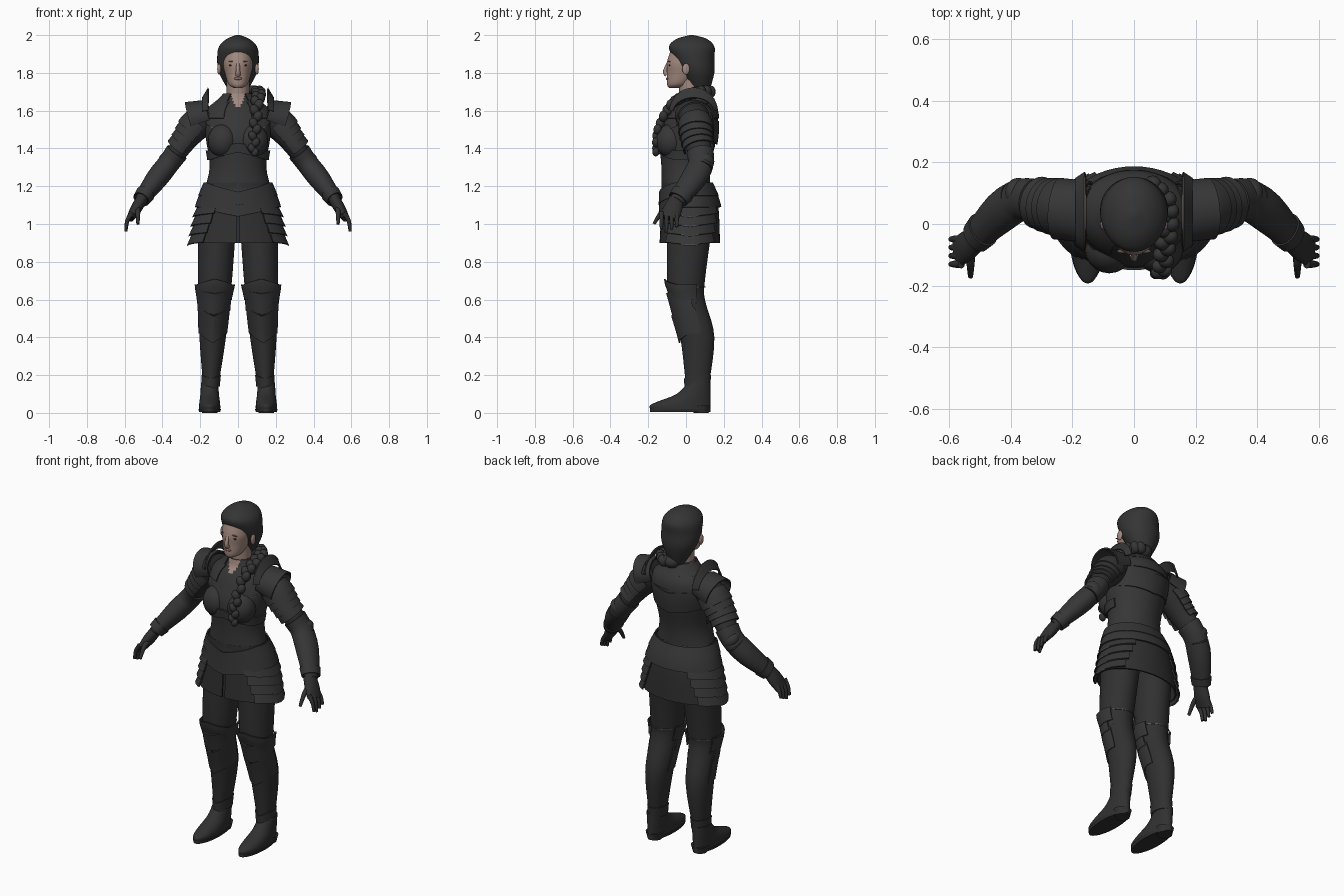
import bpy, bmesh
from math import sin, cos, radians
from mathutils import Vector, Matrix

cube = bpy.data.objects.get("Cube")
if cube:
    bpy.data.objects.remove(cube, do_unlink=True)


def material(name, red, green, blue):
    mat = bpy.data.materials.new(name)
    mat.use_nodes = True
    mat.diffuse_color = (red, green, blue, 1)
    mat.node_tree.nodes["Principled BSDF"].inputs["Base Color"].default_value = mat.diffuse_color
    return mat


ARMOR = material("dark armor", .037, .037, .037)
LEATHER = material("black leather", .03, .03, .03)
HAIR = material("dark hair", .035, .035, .035)
SKIN = material("skin", .36, .25, .21)
LIPS = material("lips", .27, .15, .13)
TRIM = material("brown trim", .12, .1, .08)


def finish(bm, name, materials, mirror):
    mesh = bpy.data.meshes.new(name)
    bm.to_mesh(mesh)
    bm.free()
    for mat in materials:
        mesh.materials.append(mat)
    obj = bpy.data.objects.new(name, mesh)
    bpy.context.collection.objects.link(obj)
    bpy.ops.object.select_all(action="DESELECT")
    obj.select_set(True)
    bpy.context.view_layer.objects.active = obj
    bpy.ops.object.shade_smooth_by_angle(angle=radians(45))
    if mirror:
        modifier = obj.modifiers.new("mirror", "MIRROR")
        modifier.use_mirror_merge = False


def refine(rows, steps=5):
    """Catmull-Rom interpolation through points or cross-sections."""
    rows = [Vector(row) for row in rows]
    out = []
    for i, (b, c) in enumerate(zip(rows, rows[1:])):
        a, d = rows[max(i - 1, 0)], rows[min(i + 2, len(rows) - 1)]
        leave, arrive = (c - a) / 2, (d - b) / 2
        for k in range(steps):
            t = k / steps
            ease = t * t * (3 - 2 * t)
            out.append(b + (c - b) * ease + leave * (t * (1 - t) ** 2) - arrive * (t * t * (1 - t)))
    return out + [rows[-1]]


def profile(rows, x=0, splay=0):
    """Upright sections given as height, depth position, half width, half depth."""
    return refine([(x + splay * z, y, z, width, depth) for z, y, width, depth in rows])


def section(base, z):
    """Cross-section of a body profile at one height."""
    for a, b in zip(base, base[1:]):
        if min(a[2], b[2]) <= z <= max(a[2], b[2]) and a[2] != b[2]:
            return a + (b - a) * ((z - a[2]) / (b[2] - a[2]))
    return min(base, key=lambda row: abs(row[2] - z))


def loft(name, rows, mat, mirror=False, along=False, arc=None, facing=0, dip=0, thick=.008,
         sides=48, inlay=None, rule=None):
    """Skin elliptic sections; angle zero is the front and a quarter turn is the left.
    With an arc it is an open plate of that half angle, pointed downward by dip."""
    bm = bmesh.new()
    rings = []
    last = len(rows) - 1
    for i, row in enumerate(rows):
        center = Vector(row[:3])
        axis = Vector((0, 0, 1))
        if along:
            axis = (Vector(rows[min(i + 1, last)][:3]) - Vector(rows[max(i - 1, 0)][:3])).normalized()
        back = Vector((0, 1, 0))
        back = (back - axis * axis.dot(back)).normalized()
        side = back.cross(axis)
        ring = []
        for k in range(sides + 1 if arc else sides):
            offset = (arc or 180) * (2 * k / sides - 1)
            angle = radians(facing + offset)
            point = center + side * sin(angle) * row[3] - back * cos(angle) * row[4]
            point.z -= dip * max(0, 1 - abs(offset) / 65)
            ring.append(bm.verts.new(point))
        rings.append(ring)
    for a, b in zip(rings, rings[1:]):
        for k in range(sides):
            j = (k + 1) % len(a)
            bm.faces.new((a[k], a[j], b[j], b[k]))
    if not arc:
        bm.faces.new(rings[0])
        bm.faces.new(rings[-1])
    bmesh.ops.recalc_face_normals(bm, faces=bm.faces)
    if arc:
        bmesh.ops.solidify(bm, geom=bm.faces[:], thickness=thick)
    if rule:
        for face in bm.faces:
            face.material_index = int(rule(face.calc_center_median()))
    finish(bm, name, [mat, inlay] if inlay else [mat], mirror)


def plate(name, base, start, end, grow=.01, flare=0, mat=ARMOR, arc=180, **options):
    """Armor plate that follows a body profile between two heights."""
    rows = []
    for k in range(6):
        row = section(base, start + (end - start) * k / 5).copy()
        row[3] += grow + flare * k / 5
        row[4] += grow + flare * k / 5
        rows.append(row)
    loft(name, rows, mat, arc=arc, **options)


def band(name, base, z, grow, **options):
    """Thin trim line on a body profile."""
    plate(name, base, z, z - .005, grow, mat=TRIM, thick=.003, **options)


def tube(name, points, radius, tip, mat, **options):
    """Tapering round limb through a few points."""
    path = refine(points, 4)
    rows = []
    for i, p in enumerate(path):
        r = radius + (tip - radius) * i / (len(path) - 1)
        rows.append((*p, r, r))
    loft(name, rows, mat, along=True, sides=12, **options)


def ball(name, place, size, mat, mirror=False, tilt=0):
    bm = bmesh.new()
    bmesh.ops.create_uvsphere(bm, u_segments=20, v_segments=12, radius=1)
    bm.transform(Matrix.Translation(place) @ Matrix.Rotation(radians(tilt), 4, "Y")
                 @ Matrix.Diagonal((*size, 1)))
    finish(bm, name, [mat], mirror)


# Body profiles that the clothes and plates follow
BODY = profile([(1.14, 0, .19, .13), (1.3, 0, .15, .13), (1.45, .01, .17, .15), (1.55, .03, .18, .14),
                (1.61, .04, .16, .12), (1.65, .04, .11, .09), (1.69, .03, .07, .07)])
SKIRT = profile([(1.22, 0, .17, .13), (1.1, .02, .21, .15), (.9, .02, .25, .16)])
LEG = profile([(1, .02, .1, .12), (.7, 0, .09, .1), (.6, .01, .08, .09), (.4, .06, .07, .09),
               (.14, .06, .04, .06)], x=.15, splay=-.04)
ARM = refine([(.14, .04, 1.58, .07, .08), (.21, .05, 1.53, .08, .08), (.28, .06, 1.44, .06, .07),
              (.36, .08, 1.33, .05, .06), (.43, .04, 1.24, .05, .06), (.52, -.05, 1.12, .03, .04)])

# Head, face and hair
loft("head", profile([(1.72, -.06, .02, .03), (1.74, -.04, .05, .06), (1.8, -.01, .07, .09),
                      (1.86, 0, .08, .1), (1.95, .02, .07, .09)]), SKIN)
tube("neck", [(0, .03, 1.58), (0, .02, 1.78)], .06, .06, SKIN)
loft("hair", profile([(1.69, .08, .04, .04), (1.8, .06, .1, .09), (1.88, .04, .11, .11),
                      (1.94, .03, .1, .12), (1.98, .03, .06, .08), (2, .03, .01, .01)]), HAIR)
tube("nose", [(0, -.1, 1.79), (0, -.11, 1.81), (0, -.09, 1.86)], .015, .008, SKIN)
ball("lips", (0, -.096, 1.77), (.022, .01, .008), LIPS)
ball("chin", (0, -.08, 1.74), (.025, .02, .02), SKIN)
ball("eyes", (.034, -.086, 1.84), (.015, .006, .005), LEATHER, True)
ball("eyebrows", (.035, -.088, 1.86), (.02, .007, .003), TRIM, True, tilt=6)
ball("ears", (.1, 0, 1.82), (.01, .02, .03), SKIN, True)
ball("hair_bun", (.02, .1, 1.7), (.05, .05, .04), HAIR)

# Braid over the left shoulder, tapering at the end
strands = refine([(.05, .13, 1.7), (.1, .08, 1.7), (.11, 0, 1.68), (.1, -.08, 1.63),
                  (.09, -.15, 1.5), (.08, -.16, 1.38)], 4)
for i, place in enumerate(strands):
    lean = (-1) ** i
    size = .027 - .01 * (i / len(strands)) ** 3
    place.x += lean * .01
    ball("braid_strand", place, (size, size, size * 1.25), HAIR, tilt=lean * 25)

# Torso with an open neckline and layered breastplate
loft("bodice", BODY, ARMOR, sides=64, inlay=SKIN,
     rule=lambda c: c.y < 0 and c.z > 1.61 and abs(c.x) < (c.z - 1.6) / 2)
ball("breast_cups", (.08, -.08, 1.44), (.08, .08, .09), ARMOR, True)
plate("gorget", BODY, 1.65, 1.56, .006, arc=156, facing=180)
plate("collar", BODY, 1.7, 1.64, .008, arc=150, facing=180)
plate("chest_plate", BODY, 1.58, 1.53, .006, arc=90, dip=.06)
band("chest_trim", BODY, 1.53, .008, arc=60, dip=.06)
plate("back_plate", BODY, 1.57, 1.45, .006, arc=70, facing=180, dip=.03)
plate("waist_ridge", BODY, 1.39, 1.34, .004, arc=100, dip=-.04)

# Belt, skirt and hip plates
loft("skirt", SKIRT, LEATHER, arc=178, facing=180)
for i in range(2):
    z = 1.22 - i * .06
    plate("waist_band", SKIRT, z, z - .07, .012, .004, dip=.05)
for i in range(4):
    z = 1.12 - i * .05
    plate("hip_plate", SKIRT, z, z - .06, .006, .015, arc=58 - i * 4, facing=90, dip=.02, mirror=True)
    band("hip_trim", SKIRT, z - .06, .022, arc=15, facing=90, dip=.02, mirror=True)

# Legs, knee plates and boots
loft("legs", LEG, LEATHER, True)
band("thigh_straps", LEG, .67, .006, arc=90, facing=150, mirror=True)
plate("upper_knee_plates", LEG, .6, .68, .005, .005, arc=120, dip=-.03, mirror=True)
plate("knee_caps", LEG, .65, .54, .01, arc=100, dip=.02, mirror=True)
plate("greaves", LEG, .56, .42, .008, -.004, arc=105, dip=.05, mirror=True)
ball("knee_wings", (.2, .02, .6), (.008, .04, .05), ARMOR, True, tilt=8)
plate("ankle_cuffs", LEG, .2, .14, .004, .004, mat=LEATHER, dip=.02, mirror=True)
boot = [(z, .13 - depth, .04 + depth / 10, depth)
        for z, depth in ((.02, .16), (.04, .16), (.06, .14), (.1, .09), (.16, .06))]
loft("boots", profile(boot, x=.15), LEATHER, True)
loft("soles", profile([(.005, -.03, .055, .16), (.02, -.03, .06, .16)], x=.15), LEATHER, True)
loft("heels", profile([(0, .08, .04, .04), (.04, .08, .05, .05)], x=.15), LEATHER, True)

# Arms with layered shoulder plates, elbow guards and gauntlets
limb = dict(mirror=True, along=True)
outer = dict(limb, facing=-90)
loft("arms", ARM, LEATHER, **limb)
loft("shoulder_caps", refine([(.15, .04, 1.58, .08, .1), (.25, .05, 1.55, .1, .1)]), ARMOR,
     arc=110, **outer)
for i in range(4):
    z = 1.54 - i * .03
    plate("shoulder_plate", ARM, z, z - .05, .008, .012, arc=115, **outer)
loft("shoulder_flanges", refine([(.16, .04, 1.59, .13, .13), (.19, .04, 1.59, .08, .11)]), ARMOR,
     arc=85, **outer)
loft("flange_trim", [(x, .04, 1.59, .132, .132) for x in (.158, .162)], TRIM, arc=60, thick=.003, **outer)
plate("elbow_cuffs", ARM, 1.38, 1.3, .008, **limb)
ball("elbow_caps", (.375, .1, 1.33), (.04, .05, .05), ARMOR, True, tilt=40)
plate("forearm_plates", ARM, 1.3, 1.14, .008, **limb)
plate("wrist_cuffs", ARM, 1.16, 1.13, .014, **limb)
loft("palms", refine([(.51, -.05, 1.13, .03, .04), (.54, -.07, 1.08, .03, .05),
                      (.57, -.09, 1.03, .02, .05)]), LEATHER, **limb)
for i in range(4):
    y = -.13 + i * .027
    tip = .96 + abs(i - 1) * .012
    tube("finger", [(.56, y, 1.06), (.585, y, 1.02), (.594, y, tip)], .014, .008, LEATHER, mirror=True)
tube("thumbs", [(.53, -.08, 1.09), (.53, -.13, 1.06), (.53, -.17, 1)], .018, .008, LEATHER, mirror=True)
